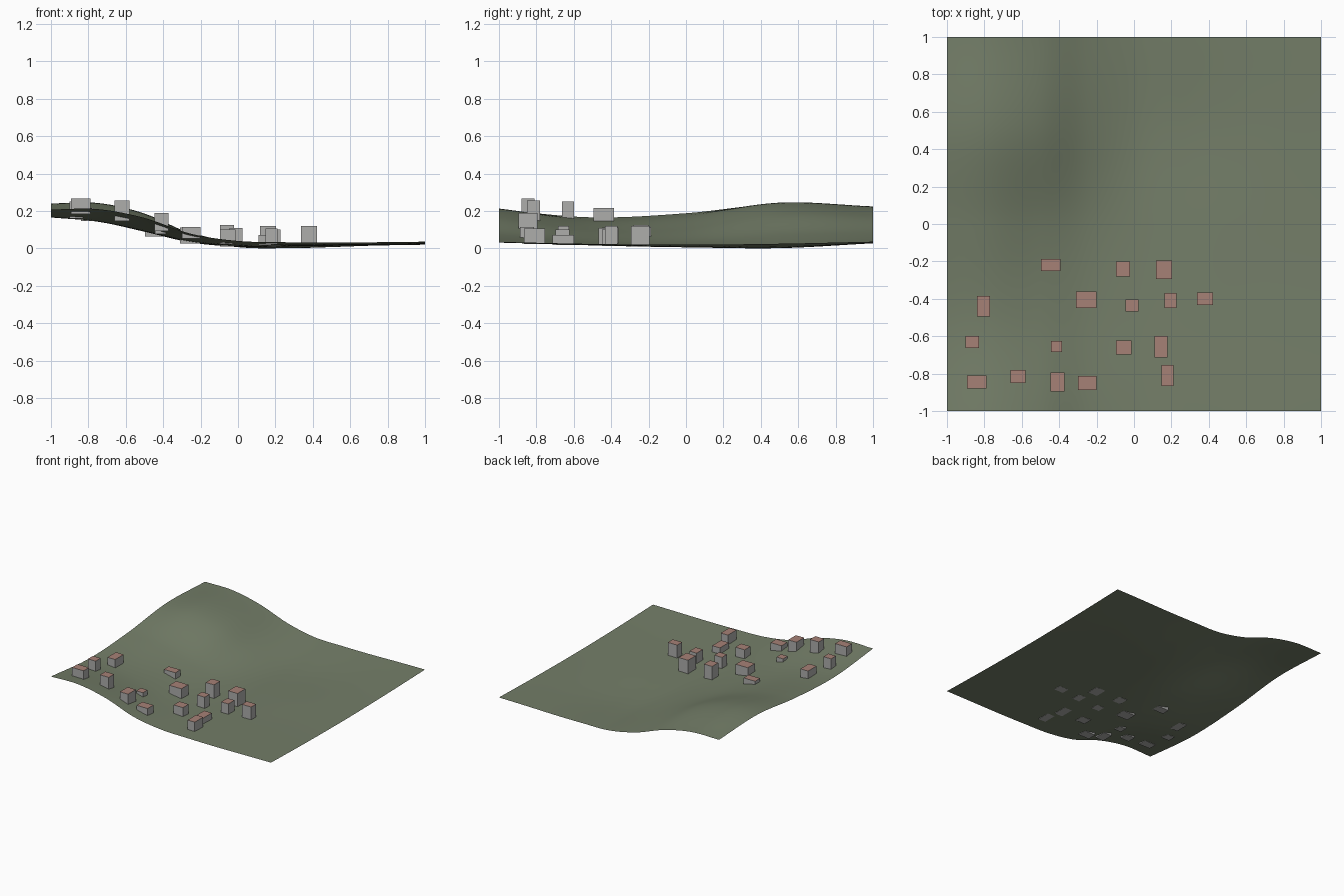
import bpy, bmesh

if "Cube" in bpy.data.objects:
    bpy.data.objects.remove(bpy.data.objects["Cube"])

def material(name, rgb):
    m = bpy.data.materials.new(name)
    m.diffuse_color = (*rgb, 1)
    m.use_nodes = True
    m.node_tree.nodes["Principled BSDF"].inputs["Base Color"].default_value = m.diffuse_color
    return m

grass = material("grass green", (0.175, 0.21, 0.14))
wall = material("wall grey", (0.42, 0.42, 0.41))
roof = material("roof pink", (0.38, 0.22, 0.18))

# control heights: rows are y = -1..1 (step 0.5), columns x = -1..1 (step 0.25)
H = [
    [.210, .212, .165, .080, .042, .035, .033, .035, .037],
    [.168, .147, .097, .040, .020, .019, .020, .023, .026],
    [.190, .168, .105, .037, .010, .010, .014, .018, .022],
    [.241, .243, .185, .075, .012, .004, .010, .020, .027],
    [.225, .222, .172, .085, .035, .030, .030, .035, .038],
]

def spline(v, t):
    """Smooth curve through evenly spaced values, t in 0..1."""
    n = len(v) - 1
    i = min(int(t * n), n - 1)
    f = t * n - i
    b, c = v[i], v[i + 1]
    a = v[i - 1] if i > 0 else 2 * b - c
    d = v[i + 2] if i + 2 <= n else 2 * c - b
    return b + 0.5 * f * (c - a + f * (2*a - 5*b + 4*c - d + f * (3*(b - c) + d - a)))

def height(x, y):
    u, v = (x + 1) / 2, (y + 1) / 2
    return max(0, spline([spline(row, u) for row in H], v))

def make_object(name, bm, mats):
    me = bpy.data.meshes.new(name)
    bm.to_mesh(me)
    bm.free()
    for m in mats:
        me.materials.append(m)
    ob = bpy.data.objects.new(name, me)
    bpy.context.collection.objects.link(ob)
    return ob

# rolling ground sheet
bm = bmesh.new()
bmesh.ops.create_grid(bm, x_segments=64, y_segments=64, size=1)
for v in bm.verts:
    v.co.z = height(v.co.x, v.co.y)
low = min(v.co.z for v in bm.verts)
for v in bm.verts:
    v.co.z -= low
for f in bm.faces:
    f.smooth = True
make_object("hillside", bm, [grass])

# houses: centre x, y, width, depth, roof height
houses = [
    (-.445, -.22, .105, .065, .115), (-.06, -.24, .075, .08, .125),
    (.16, -.245, .085, .10, .12), (-.805, -.44, .07, .11, .215),
    (-.255, -.405, .11, .09, .11), (-.01, -.435, .07, .065, .108),
    (.195, -.41, .065, .08, .10), (.38, -.40, .085, .065, .12),
    (-.865, -.63, .07, .065, .25), (-.415, -.655, .06, .06, .118),
    (-.055, -.66, .085, .075, .10), (.145, -.655, .07, .115, .07),
    (-.84, -.845, .105, .07, .265), (-.62, -.815, .08, .07, .255),
    (-.41, -.845, .075, .10, .19), (-.25, -.85, .10, .075, .115),
    (.18, -.81, .065, .11, .105),
]
for i, (x, y, w, d, top) in enumerate(houses):
    # base sits at the downhill corner
    base = min(height(x + a * w / 2, y + b * d / 2) for a in (-1, 1) for b in (-1, 1)) - low
    bm = bmesh.new()
    bmesh.ops.create_cube(bm, size=1)
    for v in bm.verts:
        v.co = (x + v.co.x * w, y + v.co.y * d, top if v.co.z > 0 else base)
    bm.normal_update()
    for f in bm.faces:
        f.material_index = 1 if f.normal.z > 0.5 else 0
    make_object(f"house_{i + 1}", bm, [wall, roof])
